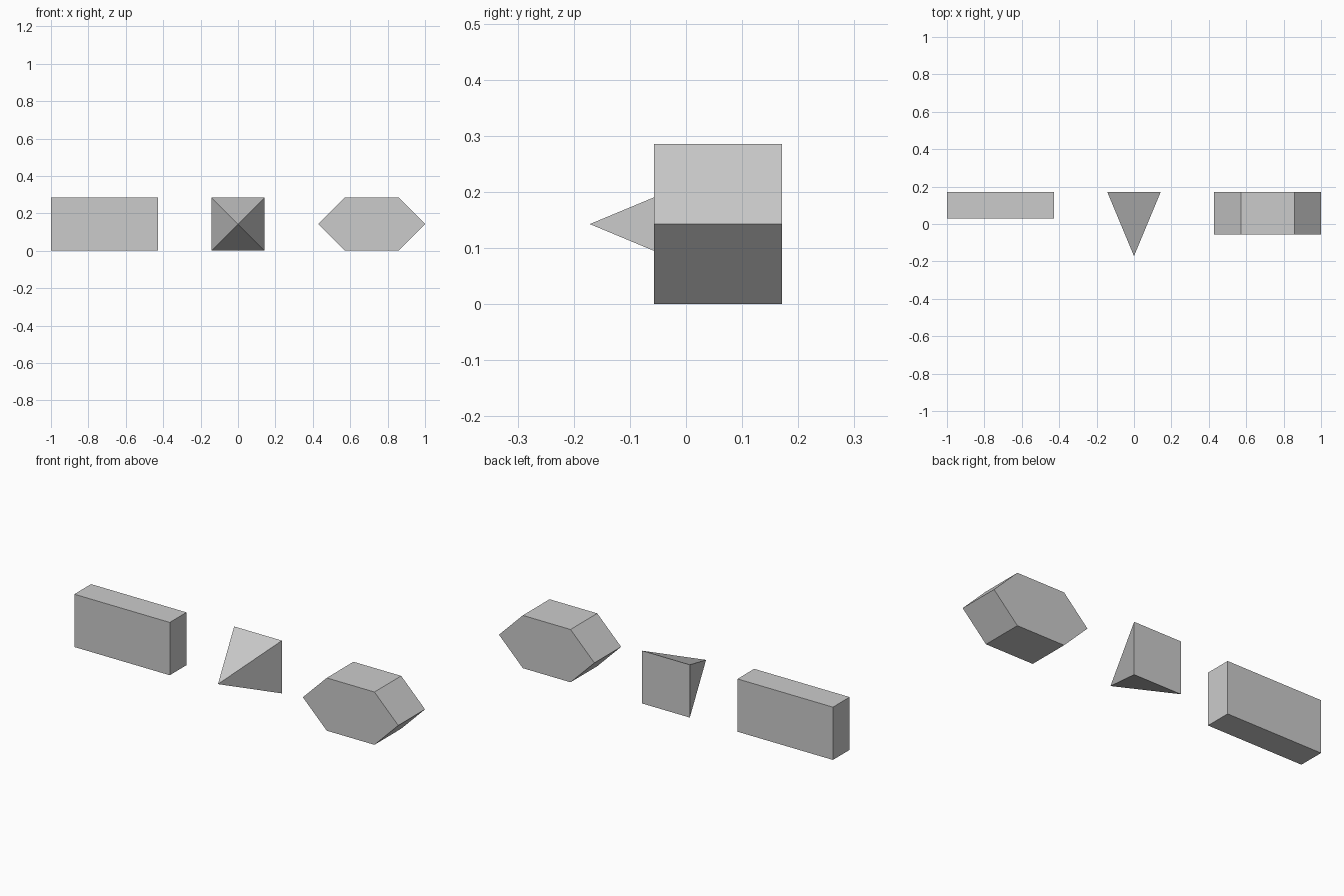
import bpy
import bmesh

if "Cube" in bpy.data.objects:
    bpy.data.objects.remove(bpy.data.objects["Cube"])

U = 1 / 7           # module that all the sizes share
BACK = 1.2 * U      # common back plane


def solid_from_profile(name, profile, depth, apex=False):
    """Extend an x-z profile forward from the back plane, to a prism or to a point."""
    bm = bmesh.new()
    back = bm.faces.new([bm.verts.new((x * U, BACK, z * U)) for x, z in profile])
    front = bmesh.ops.extrude_face_region(bm, geom=[back], use_keep_orig=True)["geom"]
    verts = [v for v in front if isinstance(v, bmesh.types.BMVert)]
    bmesh.ops.translate(bm, verts=verts, vec=(0, -depth * U, 0))
    if apex:
        centre = sum((v.co for v in verts), verts[0].co * 0) / len(verts)
        bmesh.ops.pointmerge(bm, verts=verts, merge_co=centre)
    bmesh.ops.recalc_face_normals(bm, faces=bm.faces)
    mesh = bpy.data.meshes.new(name)
    bm.to_mesh(mesh)
    bm.free()
    obj = bpy.data.objects.new(name, mesh)
    bpy.context.collection.objects.link(obj)
    return obj


# Rectangular block on the left
solid_from_profile("block", [(-7, 0), (-3, 0), (-3, 2), (-7, 2)], 1)

# Square pyramid in the middle, pointing forward
solid_from_profile("pyramid", [(-1, 0), (1, 0), (1, 2), (-1, 2)], 2.4, apex=True)

# Hexagonal prism on the right
solid_from_profile("hexagonal_prism",
                   [(3, 1), (4, 0), (6, 0), (7, 1), (6, 2), (4, 2)], 1.6)
